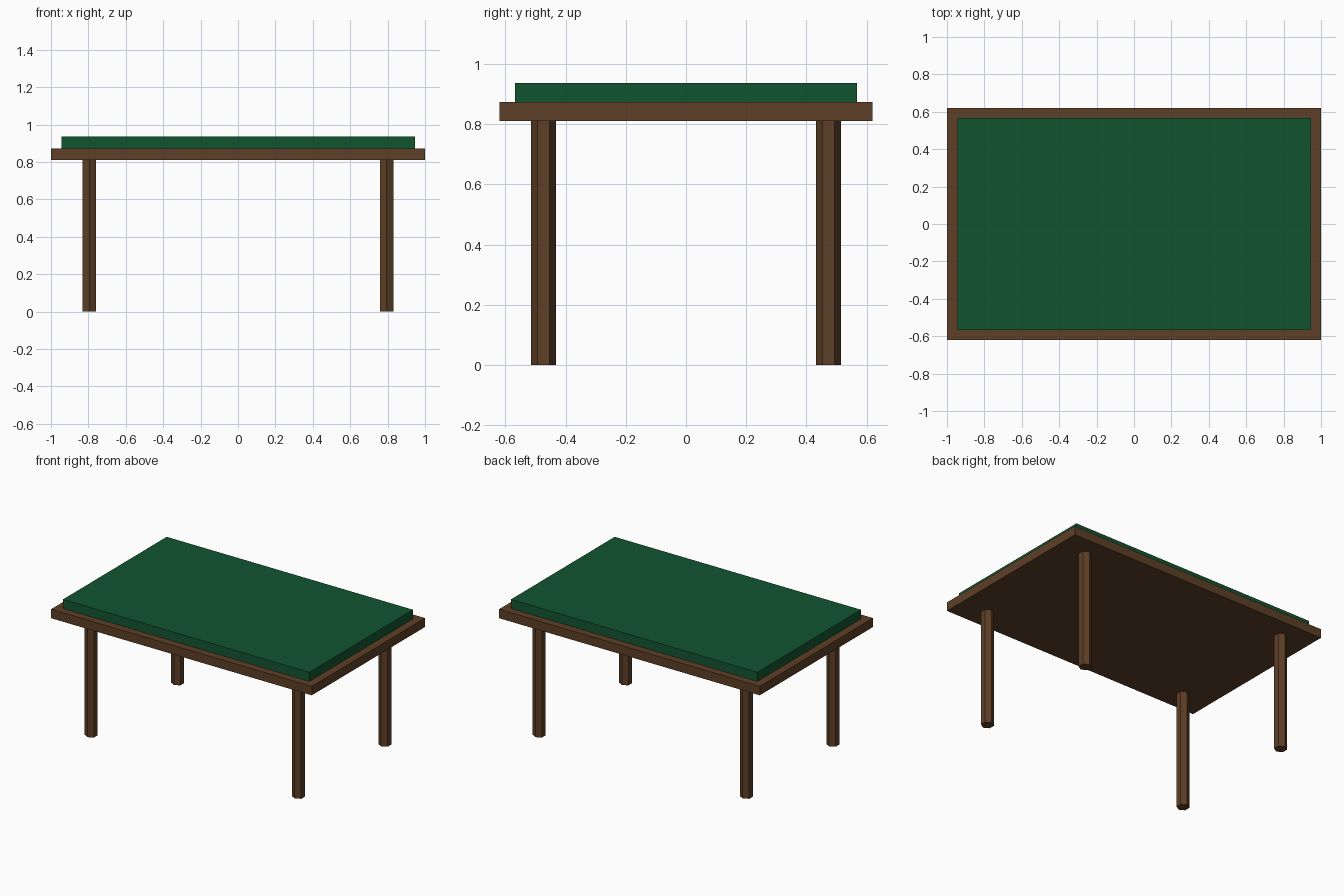
import bpy

if "Cube" in bpy.data.objects:
    bpy.data.objects.remove(bpy.data.objects["Cube"])


def material(name, color):
    m = bpy.data.materials.new(name)
    m.diffuse_color = color
    m.use_nodes = True
    m.node_tree.nodes["Principled BSDF"].inputs["Base Color"].default_value = m.diffuse_color
    return m


wood = material("wood", (0.11, 0.05, 0.02, 1))
felt = material("green_felt", (0.006, 0.09, 0.03, 1))


def slab(name, hx, hy, z0, z1, mat):
    bpy.ops.mesh.primitive_cube_add(size=2, location=(0, 0, (z0 + z1) / 2))
    ob = bpy.context.object
    ob.name = name
    ob.scale = (hx, hy, (z1 - z0) / 2)
    bpy.ops.object.transform_apply(location=False, rotation=False, scale=True)
    ob.data.materials.append(mat)


# Wooden frame and the raised playing surface
slab("table_frame", 1.0, 0.62, 0.811, 0.873, wood)
slab("felt_top", 0.945, 0.568, 0.873, 0.936, felt)

# Four hexagonal legs
for sx, side in ((-1, "left"), (1, "right")):
    for sy, end in ((-1, "front"), (1, "back")):
        bpy.ops.mesh.primitive_cylinder_add(
            vertices=6, radius=0.041, depth=0.811,
            location=(sx * 0.795, sy * 0.473, 0.4055))
        leg = bpy.context.object
        leg.name = f"{end}_{side}_leg"
        leg.data.materials.append(wood)
